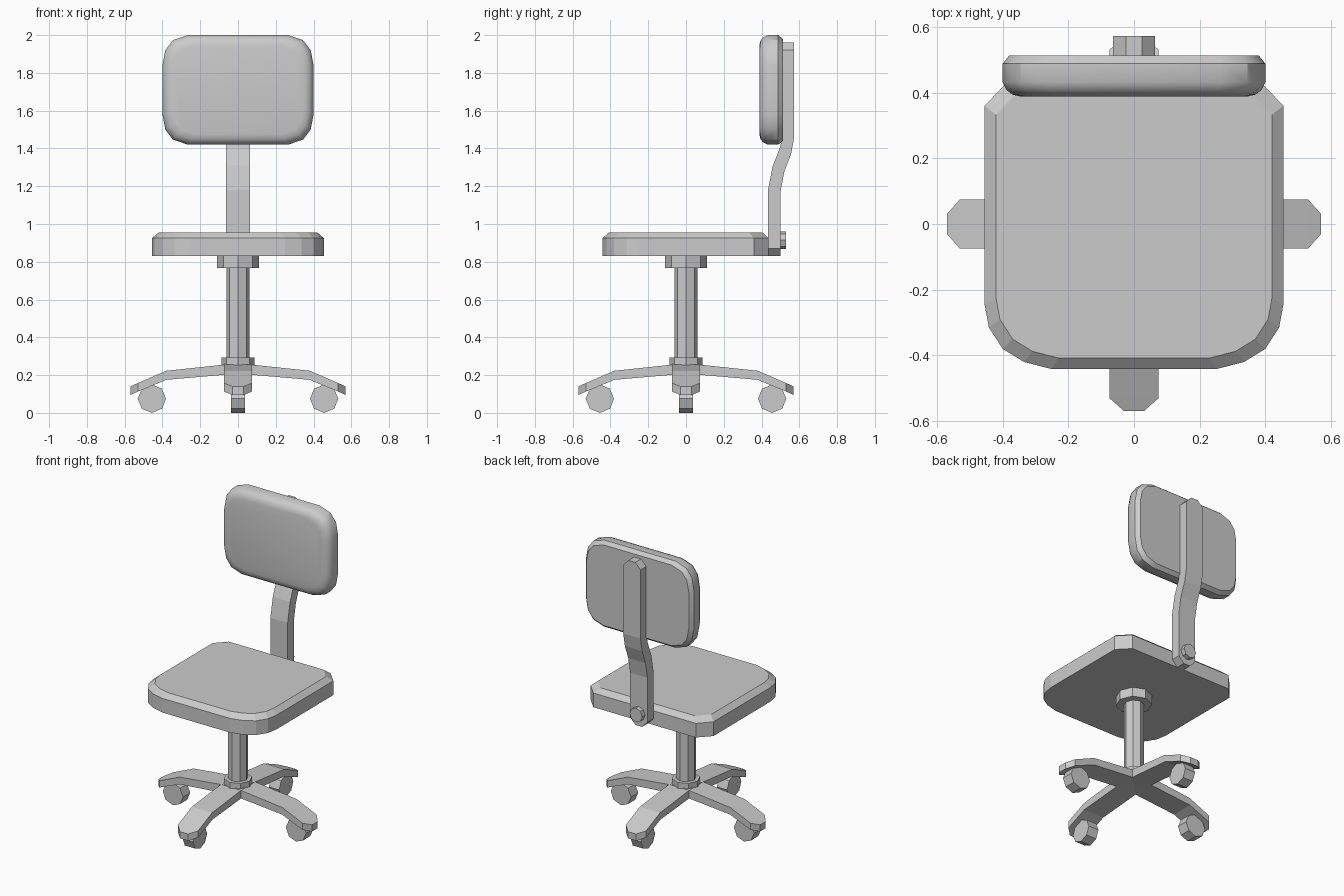
import bpy, bmesh, math
from mathutils import Matrix, Vector

cube = bpy.data.objects.get("Cube")
if cube:
    bpy.data.objects.remove(cube, do_unlink=True)

GREY = (0.6, 0.6, 0.6, 1)
grey = bpy.data.materials.new("plain_grey")
grey.use_nodes = True
grey.diffuse_color = GREY
grey.node_tree.nodes["Principled BSDF"].inputs["Base Color"].default_value = GREY


def loft(name, rings, turn=0):
    """Join equal-length rings of points into a closed solid, turned about z."""
    bm = bmesh.new()
    loops = [[bm.verts.new(p) for p in ring] for ring in rings]
    for a, b in zip(loops, loops[1:]):
        for i in range(len(a)):
            j = (i + 1) % len(a)
            bm.faces.new((a[i], a[j], b[j], b[i]))
    bm.faces.new(loops[0][::-1])
    bm.faces.new(loops[-1])
    bmesh.ops.recalc_face_normals(bm, faces=bm.faces)
    bm.transform(Matrix.Rotation(turn, 4, 'Z'))
    mesh = bpy.data.meshes.new(name)
    bm.to_mesh(mesh)
    bm.free()
    obj = bpy.data.objects.new(name, mesh)
    obj.data.materials.append(grey)
    bpy.context.collection.objects.link(obj)
    return obj


def octagon(radius):
    return [(radius * math.cos(k * math.pi / 4), radius * math.sin(k * math.pi / 4))
            for k in range(8)]


def upright(name, radius, low, high):
    return loft(name, [[(x, y, z) for x, y in octagon(radius)] for z in (low, high)])


def mirrored(half):
    """Complete an outline given for its +x half."""
    return half + [(-x, y) for x, y in reversed(half)]


# Seat cushion: rounded front corners, cut back corners, sloped upper rim
seat = mirrored([(0.25, -0.442), (0.335, -0.42), (0.4, -0.38), (0.442, -0.315),
                 (0.455, -0.245), (0.455, 0.36), (0.38, 0.438)])
loft("seat", [[(x * s, y * s, z) for x, y in seat]
              for s, z in ((1, 0.83), (1, 0.925), (0.923, 0.955))])

# Backrest cushion: rounded rectangle, soft front rim and narrow back rim
corner = [(0.4, 0.13), (0.385, 0.21), (0.345, 0.263), (0.265, 0.29)]
side = [(x, -z) for x, z in reversed(corner)] + corner
pad = mirrored(side)
rims = [(0.055, 0.388), (0.03, 0.394), (0.012, 0.408), (0, 0.432), (0, 0.488), (0.02, 0.513)]
back = loft("backrest", [[(x * (1 - d / 0.4), y, 1.71 + z * (1 - d / 0.29)) for x, z in pad]
                         for d, y in rims])
bpy.ops.object.select_all(action='DESELECT')
back.select_set(True)
bpy.context.view_layer.objects.active = back
bpy.ops.object.shade_smooth_by_angle(angle=math.radians(32))

# Bent support bar: half width, then front and back (y, z) at each station
bar = [(0.025, 0.434, 0.83, 0.5, 0.83), (0.064, 0.434, 0.87, 0.5, 0.87),
       (0.064, 0.434, 1.18, 0.5, 1.17), (0.064, 0.46, 1.31, 0.52, 1.275),
       (0.064, 0.496, 1.4, 0.556, 1.37), (0.064, 0.51, 1.46, 0.573, 1.46),
       (0.064, 0.51, 1.92, 0.573, 1.92), (0.025, 0.51, 1.96, 0.573, 1.96)]
loft("support_bar", [[(-w, yf, zf), (w, yf, zf), (w, yb, zb), (-w, yb, zb)]
                     for w, yf, zf, yb, zb in bar])
loft("bar_bolt", [[(x, y, 0.914 + z) for x, z in octagon(0.047)] for y in (0.49, 0.53)])

# Column and its collars
upright("column", 0.062, 0.25, 0.8)
upright("upper_collar", 0.11, 0.768, 0.835)
upright("lower_collar", 0.087, 0.24, 0.293)

# Four bent legs, each with a caster: distance, half width, bottom, top
leg = [(0, 0.075, 0.208, 0.263), (0.38, 0.075, 0.175, 0.223),
       (0.53, 0.075, 0.113, 0.158), (0.57, 0.03, 0.095, 0.14)]
for k, place in enumerate(("left", "back", "right", "front")):
    turn = k * math.pi / 2
    loft(place + "_leg", [[(r, -w, low), (r, w, low), (r, w, high), (r, -w, high)]
                          for r, w, low, high in leg], turn)
    loft(place + "_caster", [[(0.456 + x, y, 0.075 + z) for x, z in octagon(0.075)]
                             for y in (-0.038, 0.038)], turn)
